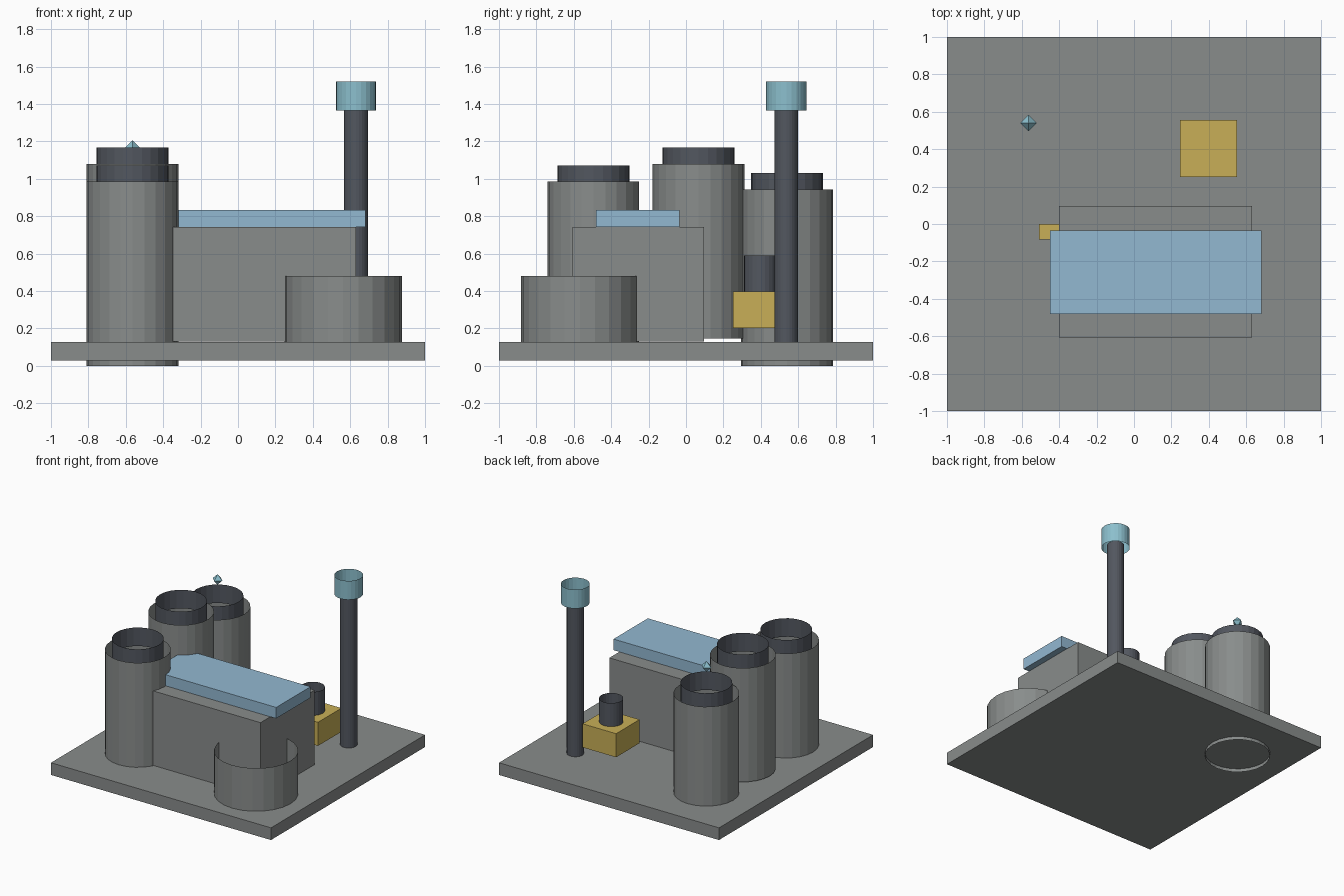
import bpy
import bmesh
from mathutils import Vector

cube = bpy.data.objects.get("Cube")
if cube:
    bpy.data.objects.remove(cube, do_unlink=True)


def material(name, rgb):
    mat = bpy.data.materials.new(name)
    mat.use_nodes = True
    mat.diffuse_color = (*rgb, 1)
    mat.node_tree.nodes["Principled BSDF"].inputs["Base Color"].default_value = (*rgb, 1)
    return mat


grey = material("concrete_grey", (0.25, 0.265, 0.26))
dark = material("dark_steel", (0.085, 0.095, 0.115))
blue = material("roof_blue", (0.29, 0.48, 0.64))
teal = material("pale_teal", (0.26, 0.52, 0.61))
yellow = material("machine_yellow", (0.58, 0.43, 0.095))


def finish(name, bm, mat):
    mesh = bpy.data.meshes.new(name)
    bm.to_mesh(mesh)
    bm.free()
    mesh.materials.append(mat)
    obj = bpy.data.objects.new(name, mesh)
    bpy.context.collection.objects.link(obj)
    return obj


def box(name, low, high, mat):
    low, high = Vector(low), Vector(high)
    bm = bmesh.new()
    bmesh.ops.create_cube(bm, size=1)
    bmesh.ops.scale(bm, vec=high - low, verts=bm.verts)
    bmesh.ops.translate(bm, vec=(low + high) / 2, verts=bm.verts)
    return finish(name, bm, mat)


def tube(name, x, y, radius, bottom, top, mat, sides=24):
    """Open-ended thin cylinder."""
    bm = bmesh.new()
    bmesh.ops.create_cone(bm, cap_ends=False, segments=sides,
                          radius1=radius, radius2=radius, depth=top - bottom)
    bmesh.ops.translate(bm, vec=(x, y, (bottom + top) / 2), verts=bm.verts)
    return finish(name, bm, mat)


# Ground slab
box("base_slab", (-1, -1, 0.027), (1, 1, 0.127), grey)

# Main hall with its offset roof
box("main_hall", (-0.4, -0.607, 0.13), (0.63, 0.095, 0.742), grey)
box("hall_roof", (-0.45, -0.48, 0.742), (0.683, -0.034, 0.833), blue)

# Row of storage tanks, each with a narrower collar
tank_x = -0.564
tanks = (("front", -0.495, 0.045, 0.985),
         ("middle", 0.067, 0.145, 1.08),
         ("rear", 0.54, 0, 0.943))
for place, y, bottom, top in tanks:
    tube(place + "_tank", tank_x, y, 0.245, bottom, top, grey)
    tube(place + "_tank_collar", tank_x, y, 0.193, top - 0.065, top + 0.087, dark)

# Small beacon over the rear tank
bm = bmesh.new()
bmesh.ops.create_cone(bm, cap_ends=False, segments=4, radius1=0.043, radius2=0, depth=0.043)
bmesh.ops.translate(bm, vec=(0, 0, 0.0215), verts=bm.verts)
lower = bmesh.ops.duplicate(bm, geom=bm.verts[:] + bm.edges[:] + bm.faces[:])["geom"]
bmesh.ops.scale(bm, vec=(1, 1, -1), verts=[v for v in lower if isinstance(v, bmesh.types.BMVert)])
bmesh.ops.remove_doubles(bm, verts=bm.verts, dist=0.001)
bmesh.ops.recalc_face_normals(bm, faces=bm.faces)
bmesh.ops.translate(bm, vec=(tank_x, 0.54, 1.162), verts=bm.verts)
finish("beacon", bm, teal)

# Low open basin around the hall corner
tube("open_basin", 0.5625, -0.568, 0.3135, 0.1, 0.48, grey)

# Tall chimney and its cap
tube("chimney", 0.631, 0.536, 0.064, 0.12, 1.39, dark)
tube("chimney_cap", 0.631, 0.536, 0.107, 1.365, 1.52, teal)

# Generator with exhaust, and a small control box beside the hall
box("generator", (0.247, 0.25, 0.203), (0.552, 0.555, 0.397), yellow)
tube("generator_exhaust", 0.4, 0.4, 0.09, 0.35, 0.59, dark)
box("control_box", (-0.507, -0.083, 0.2), (-0.39, 0, 0.31), yellow)
